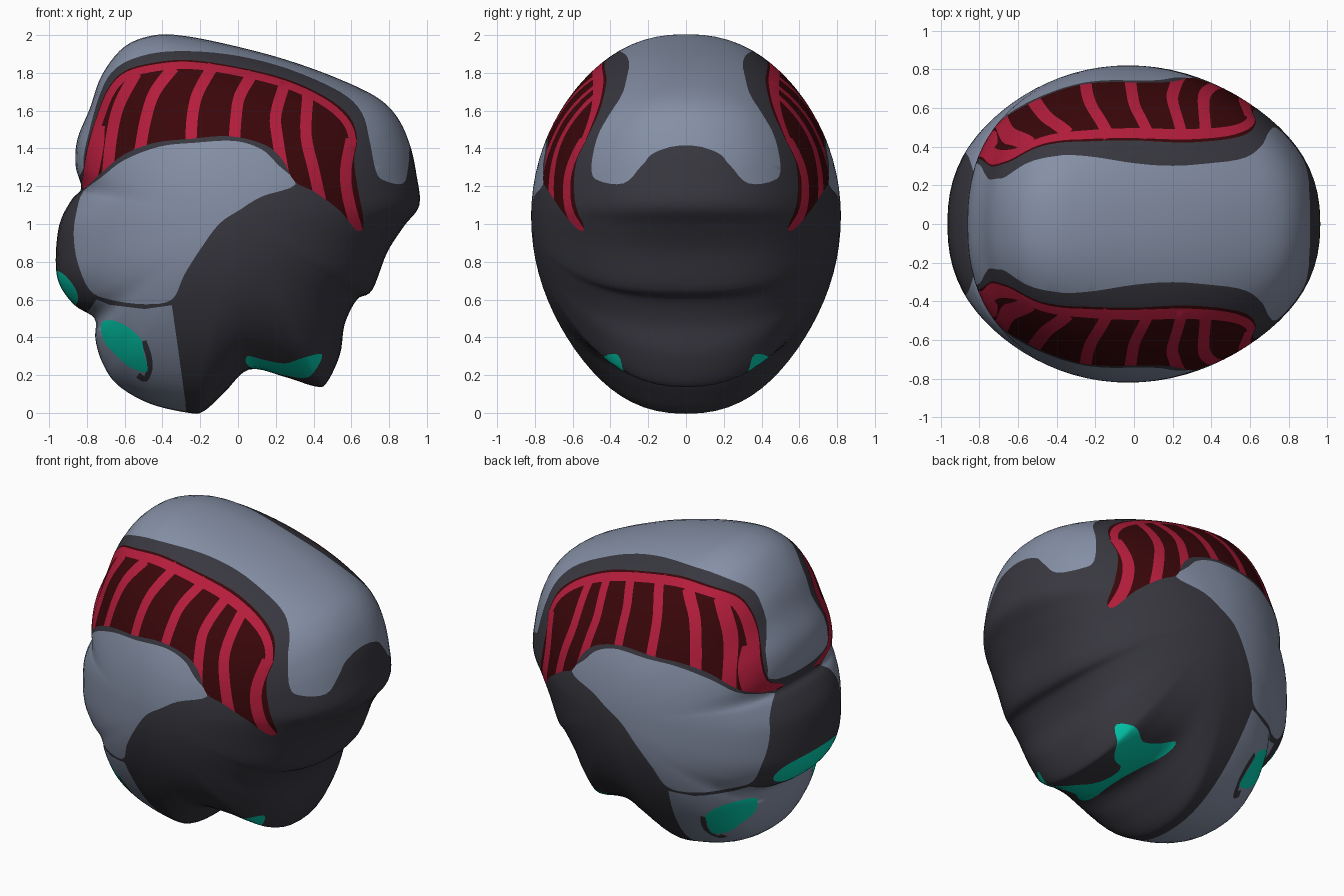
import bpy
import bmesh
import math
from mathutils import Vector
from mathutils.geometry import delaunay_2d_cdt

if "Cube" in bpy.data.objects:
    bpy.data.objects.remove(bpy.data.objects["Cube"], do_unlink=True)

CENTRE = Vector((-0.03, 1.04))
DEPTH = 0.82


def make_material(name, red, green, blue):
    material = bpy.data.materials.new(name)
    material.use_nodes = True
    colour = (red, green, blue, 1)
    material.diffuse_color = colour
    shader = material.node_tree.nodes["Principled BSDF"]
    shader.inputs["Base Color"].default_value = colour
    shader.inputs["Roughness"].default_value = 0.6
    return material


def smooth_path(points, closed=True, steps=4):
    """Catmull-Rom curve through the given points."""
    pts = [Vector(p) for p in points]
    count = len(pts)
    result = []
    for i in range(count if closed else count - 1):
        if closed:
            a, b, c, d = (pts[(i + k) % count] for k in (-1, 0, 1, 2))
        else:
            a, b, c, d = (pts[min(max(i + k, 0), count - 1)] for k in (-1, 0, 1, 2))
        for s in range(steps):
            t = s / steps
            result.append(b + (c - a) * t / 2
                          + (a - b * 2.5 + c * 2 - d / 2) * t ** 2
                          + (b * 1.5 - a / 2 - c * 1.5 + d / 2) * t ** 3)
    if not closed:
        result.append(pts[-1])
    return result


def ribbon(points, width):
    """Closed outline of a band of constant width along a path."""
    path = smooth_path(points, closed=False)
    left, right = [], []
    for i, p in enumerate(path):
        along = (path[min(i + 1, len(path) - 1)] - path[max(i - 1, 0)]).normalized()
        side = Vector((-along.y, along.x)) * width / 2
        left.append(p + side)
        right.append(p - side)
    return left + right[::-1]


def inside(point, outline):
    hit = False
    for a, b in zip(outline, outline[1:] + outline[:1]):
        if (a.y > point.y) != (b.y > point.y):
            if point.x < a.x + (b.x - a.x) * (point.y - a.y) / (b.y - a.y):
                hit = not hit
    return hit


# Side profile of the head
profile = smooth_path([
    (-0.44, 2.0), (-0.28, 1.995), (-0.05, 1.95), (0.22, 1.88), (0.48, 1.79),
    (0.72, 1.68), (0.84, 1.57), (0.91, 1.42), (0.945, 1.26), (0.96, 1.1),
    (0.88, 0.99), (0.79, 0.85), (0.71, 0.65), (0.63, 0.6), (0.565, 0.47),
    (0.54, 0.31), (0.47, 0.16), (0.41, 0.14), (0.25, 0.19), (0.06, 0.23),
    (-0.07, 0.11), (-0.18, 0.01), (-0.26, 0.0), (-0.47, 0.05), (-0.64, 0.15),
    (-0.72, 0.27), (-0.755, 0.39), (-0.76, 0.5), (-0.865, 0.57), (-0.945, 0.68),
    (-0.965, 0.81), (-0.945, 1.0), (-0.88, 1.13), (-0.83, 1.19), (-0.86, 1.31),
    (-0.85, 1.45), (-0.785, 1.61), (-0.72, 1.79), (-0.6, 1.94)], steps=5)

# Pale crown plate
crown = smooth_path([
    (-0.95, 1.22), (-0.83, 1.27), (-0.81, 1.4), (-0.73, 1.69), (-0.64, 1.83),
    (-0.47, 1.9), (-0.26, 1.915), (0, 1.89), (0.27, 1.82), (0.54, 1.7),
    (0.655, 1.59), (0.695, 1.45), (0.73, 1.28), (0.775, 1.23), (0.875, 1.215),
    (0.902, 1.31), (0.908, 1.39), (0.95, 1.52), (1.2, 1.8), (0.5, 2.3),
    (-0.6, 2.3), (-1.2, 1.8)])

# Pale cheek and jaw plates
cheek = smooth_path([
    (-0.82, 1.17), (-0.72, 1.25), (-0.6, 1.34), (-0.415, 1.41), (-0.23, 1.43),
    (-0.02, 1.44), (0.125, 1.395), (0.21, 1.315), (0.305, 1.21), (0.125, 1.145),
    (0.01, 1.075), (-0.1, 1.0), (-0.2, 0.865), (-0.285, 0.73), (-0.35, 0.6),
    (-0.495, 0.575), (-0.68, 0.6), (-0.785, 0.65), (-0.85, 0.8), (-0.87, 0.945),
    (-0.855, 1.065)])
jaw = [Vector(p) for p in [
    (-0.35, 0.57), (-0.495, 0.55), (-0.68, 0.572), (-0.75, 0.6), (-0.79, 0.54),
    (-0.9, 0.4), (-0.9, -0.1), (-0.265, -0.1), (-0.28, 0.07), (-0.32, 0.36)]]

# Red side panel with its rim and ribs
panel = smooth_path([
    (-0.825, 1.2), (-0.8, 1.4), (-0.75, 1.565), (-0.69, 1.715), (-0.6, 1.81),
    (-0.44, 1.855), (-0.26, 1.868), (-0.02, 1.835), (0.25, 1.77), (0.46, 1.675),
    (0.59, 1.57), (0.63, 1.45), (0.615, 1.34), (0.63, 1.21), (0.665, 1.01),
    (0.63, 0.965), (0.54, 1.07), (0.405, 1.17), (0.3, 1.225), (0.235, 1.34),
    (0.14, 1.42), (-0.045, 1.465), (-0.26, 1.45), (-0.44, 1.43), (-0.6, 1.37),
    (-0.73, 1.265), (-0.8, 1.2)])
rim = ribbon([
    (-0.81, 1.19), (-0.775, 1.4), (-0.725, 1.57), (-0.665, 1.71), (-0.58, 1.79),
    (-0.43, 1.828), (-0.26, 1.84), (-0.02, 1.808), (0.24, 1.743), (0.44, 1.653),
    (0.56, 1.555), (0.605, 1.45), (0.585, 1.33)], 0.038)
rib_lines = [
    [(-0.79, 1.17), (-0.76, 1.31), (-0.74, 1.42), (-0.735, 1.52)],
    [(-0.69, 1.27), (-0.67, 1.46), (-0.63, 1.63), (-0.54, 1.8)],
    [(-0.52, 1.38), (-0.49, 1.55), (-0.44, 1.7), (-0.34, 1.83)],
    [(-0.25, 1.43), (-0.24, 1.58), (-0.21, 1.7), (-0.13, 1.84)],
    [(-0.02, 1.43), (-0.01, 1.57), (0.01, 1.68), (0.08, 1.8)],
    [(0.24, 1.27), (0.21, 1.45), (0.2, 1.58), (0.25, 1.75)],
    [(0.44, 1.11), (0.4, 1.29), (0.36, 1.47), (0.37, 1.68)],
    [(0.635, 0.95), (0.585, 1.13), (0.57, 1.28), (0.6, 1.45)]]
ribs = [ribbon(line, 0.06) for line in rib_lines]

# Teal lights and the dark crescent beside the jaw light
jaw_light = smooth_path([
    (-0.72, 0.48), (-0.63, 0.48), (-0.52, 0.4), (-0.5, 0.32), (-0.48, 0.22),
    (-0.57, 0.24), (-0.64, 0.3), (-0.71, 0.38)])
crescent = ribbon([(-0.5, 0.38), (-0.475, 0.31), (-0.467, 0.24), (-0.49, 0.18),
                   (-0.53, 0.2)], 0.03)
nose_light = smooth_path([
    (-1.05, 0.77), (-0.95, 0.75), (-0.89, 0.7), (-0.85, 0.63), (-0.86, 0.57),
    (-0.95, 0.5), (-1.05, 0.6)])
rear_light = smooth_path([
    (0.05, 0.3), (0.14, 0.28), (0.25, 0.262), (0.34, 0.29), (0.445, 0.31),
    (0.405, 0.22), (0.35, 0.185), (0.22, 0.205), (0.06, 0.245)])

DARK, PALE, MAROON, RED, TEAL = range(5)
layers = [(crown, PALE), (cheek, PALE), (jaw, PALE), (panel, MAROON), (rim, RED)]
layers += [(rib, RED) for rib in ribs]
layers += [(crescent, DARK), (jaw_light, TEAL), (nose_light, TEAL), (rear_light, TEAL)]


def colour_at(point):
    chosen = DARK
    for outline, index in layers:
        if index == RED and chosen not in (MAROON, RED):
            continue
        if inside(point, outline):
            chosen = index
    return chosen


def profile_radius(direction):
    """Distance from the centre to the profile in a direction."""
    best = 0
    for a, b in zip(profile, profile[1:] + profile[:1]):
        start, edge = a - CENTRE, b - a
        divisor = direction.cross(edge)
        if abs(divisor) < 1e-9:
            continue
        along = start.cross(direction) / divisor
        if -1e-5 <= along <= 1 + 1e-5:
            best = max(best, start.cross(edge) / divisor)
    return best


SPOKES, RINGS, BLUR = 96, 20, 9
radii = [profile_radius(Vector((math.cos(a), math.sin(a))))
         for a in (math.tau * i / SPOKES for i in range(SPOKES))]
soft_radii = [sum(radii[(i + k) % SPOKES] for k in range(-BLUR, BLUR + 1)) / (2 * BLUR + 1)
              for i in range(SPOKES)]


def soft_radius(offset):
    spoke = math.atan2(offset.y, offset.x) / math.tau * SPOKES
    low, part = math.floor(spoke), spoke - math.floor(spoke)
    return soft_radii[low % SPOKES] * (1 - part) + soft_radii[(low + 1) % SPOKES] * part


def reach(t, radius, soft):
    return t * (soft + (radius - soft) * t ** 3)


def bulge(point):
    """Half thickness: a full-edged dome whose bumps fade away from the outline."""
    offset = point - CENTRE
    if offset.length < 1e-6:
        return DEPTH
    radius, soft = profile_radius(offset.normalized()), soft_radius(offset)
    near, far = 0.0, 1.0
    for _ in range(30):
        middle = (near + far) / 2
        if reach(middle, radius, soft) < offset.length:
            near = middle
        else:
            far = middle
    if near > 0.99999:
        return 0.0
    slope = math.sqrt(1 - near * near)
    return DEPTH * (slope + 0.1 * near ** 6 * math.sqrt(slope))


# Cut the flat profile along rings and along every colour border
loops = [profile] + [layer[0] for layer in layers]
for ring in range(1, RINGS):
    t = math.sin(math.pi / 2 * ring / RINGS)
    offsets = [p - CENTRE for p in profile]
    loops.append([CENTRE + o.normalized() * reach(t, o.length, soft_radius(o))
                  for o in offsets])
points, edges = [CENTRE.copy()], []
for loop in loops:
    first, size = len(points), len(loop)
    points += loop
    edges += [(first + i, first + (i + 1) % size) for i in range(size)]
flat_points, _, triangles, *_ = delaunay_2d_cdt(points, edges, [], 0, 1e-5)

# Inflate one half, then mirror it
bm = bmesh.new()
verts = [bm.verts.new((p.x, -bulge(p) if inside(p, profile) else 0, p.y))
         for p in flat_points]
for triangle in triangles:
    middle = sum((flat_points[i] for i in triangle), Vector((0, 0))) / len(triangle)
    if inside(middle, profile):
        face = bm.faces.new([verts[i] for i in triangle])
        face.smooth = True
        face.material_index = colour_at(middle)
bmesh.ops.delete(bm, geom=[v for v in bm.verts if not v.link_faces], context="VERTS")
mesh = bpy.data.meshes.new("helmet_shell")
bm.to_mesh(mesh)
bm.free()
for material in (make_material("dark_grey", 0.04, 0.039, 0.051),
                 make_material("pale_blue_grey", 0.235, 0.278, 0.38),
                 make_material("dark_red", 0.042, 0.002, 0.003),
                 make_material("crimson", 0.46, 0.012, 0.045),
                 make_material("teal", 0.001, 0.6, 0.42)):
    mesh.materials.append(material)
shell = bpy.data.objects.new("helmet_shell", mesh)
bpy.context.collection.objects.link(shell)
mirror = shell.modifiers.new("other_side", "MIRROR")
mirror.use_axis = (False, True, False)
mirror.merge_threshold = 0.002
